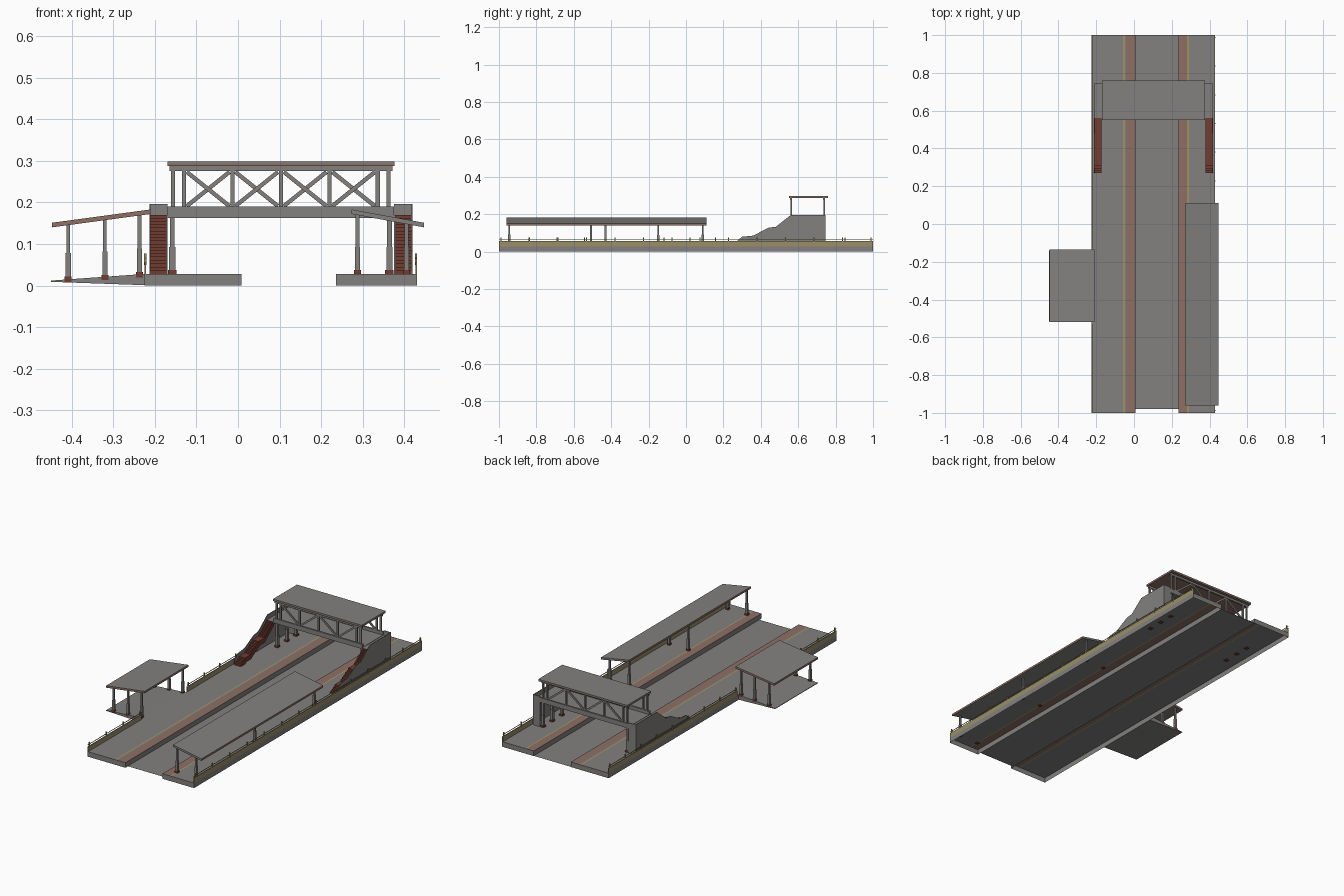
import bpy, bmesh
from mathutils import Vector

if "Cube" in bpy.data.objects:
    bpy.data.objects.remove(bpy.data.objects["Cube"])


def material(name, rgb):
    m = bpy.data.materials.new(name)
    m.diffuse_color = (*rgb, 1)
    m.use_nodes = True
    m.node_tree.nodes["Principled BSDF"].inputs["Base Color"].default_value = m.diffuse_color
    return m


GREY = material("concrete grey", (0.225, 0.22, 0.212))
BROWN = material("dusty brown", (0.27, 0.16, 0.13))
RED = material("brick red", (0.17, 0.045, 0.03))
TAN = material("tan", (0.32, 0.27, 0.14))
YELLOW = material("line yellow", (0.52, 0.37, 0.07))


def prism(bm, pts, axis, a, b):
    """Extrude a 2D profile along x (points are y,z) or y (points are x,z)."""
    def place(p, t):
        return (t, p[0], p[1]) if axis == "x" else (p[0], t, p[1])
    va = [bm.verts.new(place(p, a)) for p in pts]
    vb = [bm.verts.new(place(p, b)) for p in pts]
    n = len(pts)
    faces = [bm.faces.new(va), bm.faces.new(vb[::-1])]
    faces += [bm.faces.new((va[i], vb[i], vb[(i + 1) % n], va[(i + 1) % n])) for i in range(n)]
    return faces


def box(bm, x0, x1, y0, y1, z0, z1):
    return prism(bm, [(x0, z0), (x1, z0), (x1, z1), (x0, z1)], "y", y0, y1)


def finish(name, bm, *mats, rule=None):
    bmesh.ops.recalc_face_normals(bm, faces=bm.faces)
    if rule:
        bm.normal_update()
        for f in bm.faces:
            f.material_index = rule(f)
    me = bpy.data.meshes.new(name)
    bm.to_mesh(me)
    bm.free()
    for m in mats:
        me.materials.append(m)
    ob = bpy.data.objects.new(name, me)
    bpy.context.collection.objects.link(ob)
    return ob


def boxes(name, mat, *dims):
    bm = bmesh.new()
    for d in dims:
        box(bm, *d)
    return finish(name, bm, mat)


def columns(name, places, k=1.2):
    """Posts with a brick foot, a wide lower shaft and a thin upper shaft."""
    foot, shaft = [], []
    for x, y, z0, z1 in places:
        def post(r, a, b):
            return (x - r * k, x + r * k, y - r * k, y + r * k, a, b)
        foot.append(post(.007, z0 - .004, z0 + .009))
        shaft.append(post(.0052, z0 + .009, z0 + .065))
        shaft.append(post(.0038, z0 + .065, z1))
    boxes(name + "_feet", RED, *foot)
    boxes(name + "_shafts", GREY, *shaft)


P = 0.028  # platform height
C = 0.103  # centre line of the footbridge


# Platforms: shells open underneath, with edge paving and a safety line
def platform(name, xs, paving, line):
    bm = bmesh.new()
    prism(bm, [(xs[0], 0)] + [(x, P) for x in xs] + [(xs[-1], 0)], "y", -1, 1)

    def stripe(f):
        x = f.calc_center_median().x
        if f.normal.z < .5:
            return 0
        return 1 if paving[0] < x < paving[1] else 2 if line[0] < x < line[1] else 0
    ob = finish(name, bm, GREY, BROWN, YELLOW, rule=stripe)
    bm = bmesh.new()
    bm.from_mesh(ob.data)
    bmesh.ops.delete(bm, geom=[f for f in bm.faces if f.normal.z < -.5], context="FACES")
    bm.to_mesh(ob.data)
    bm.free()


platform("left_platform", [-.225, -.055, -.051, -.042, .008], (-.042, .008), (-.055, -.051))
platform("right_platform", [.236, .281, .284, .288, .43], (.236, .281), (.284, .288))

# Track bed: a single flat sheet
bm = bmesh.new()
bm.faces.new([bm.verts.new(v) for v in ((.008, -.98, .001), (.236, -.98, .001),
                                        (.236, 1, .001), (.008, 1, .001))])
finish("track_bed", bm, GREY)


# Boundary walls with railings
def fence(name, x, spans):
    wall, rail = [], []
    for y0, y1 in spans:
        wall.append((x - .002, x + .002, y0, y1, P, .056))
        rail.append((x - .001, x + .001, y0, y1, .064, .067))
        n = max(1, round((y1 - y0) / .15))
        for i in range(n + 1):
            y = y0 + .012 + (y1 - y0 - .024) * i / n
            rail.append((x - .0027, x + .0027, y - .0027, y + .0027, .05, .077))
    boxes(name + "_wall", TAN, *wall)
    boxes(name + "_railing", TAN, *rail)


fence("right_fence", .428, [(-1, 1)])
fence("left_fence", -.223, [(-1, -.53), (-.13, 1)])

# Entrance shelter: sloping floor, posts and pitched roof
bm = bmesh.new()
prism(bm, [(-.45, .009), (-.225, .001), (-.225, P), (-.45, .012)], "y", -.515, -.14)
finish("shelter_floor", bm, GREY)
columns("shelter_post", [(x, y, z, .150 + (x + .447) * .135)
                         for x, z in ((-.408, .013), (-.32, .017), (-.237, .024))
                         for y in (-.508, -.148)])
bm = bmesh.new()
prism(bm, [(-.447, .140), (-.21, .172), (-.21, .183), (-.447, .151)], "y", -.52, -.135)
finish("shelter_roof", bm, GREY, BROWN, rule=lambda f: int(abs(f.normal.z) < .5))

# Long canopy over the right platform
columns("canopy_post", [(x, y, P, z) for x, z in ((.287, .174), (.405, .15))
                        for y in (-.945, -.43, .09)])
bm = bmesh.new()
prism(bm, [(.273, .172), (.447, .140), (.447, .151), (.273, .183)], "y", -.96, .11)
finish("canopy_roof", bm, GREY, BROWN, rule=lambda f: int(abs(f.normal.x) > .5))

# Stairs at both ends of the footbridge, left one mirrored
FLIGHTS = [((.27, P), (.32, .062), 4), ((.36, .062), (.44, .108), 6), ((.48, .108), (.56, .17), 8)]
steps = []
for (y0, z0), (y1, z1), n in FLIGHTS:
    for i in range(n):
        y, z = y0 + (y1 - y0) * i / n, z0 + (z1 - z0) * i / n
        steps += [(y, z), (y, z + (z1 - z0) / n)]
    steps.append((y1, z1))
under = [(.56, .145), (.48, .083), (.44, .083), (.36, .037), (.32, .037), (.31, P)]
side = [(.27, P), (.27, .055), (.30, .08), (.36, .086), (.44, .128), (.48, .133),
        (.56, .196), (.745, .196), (.745, P)]
for name, s in (("left", -1), ("right", 1)):
    def X(d):
        return C + s * d
    bm = bmesh.new()
    prism(bm, steps + under, "x", X(.275), X(.314))
    finish(name + "_stairs", bm, RED)
    bm = bmesh.new()
    prism(bm, side, "x", X(.313), X(.316))
    finish(name + "_stair_outer_wall", bm, GREY)
    a, b = sorted((X(.272), X(.314)))
    boxes(name + "_stair_tower", GREY, (a, b, .741, .745, P, .196), (a, b, .555, .742, .155, .17))

# Footbridge: supports, deck, side beams
columns("bridge_column", [(x, y, P, .168) for x in (C - .261, C + .261)
                          for y in (.57, .655, .735)], 1.45)
boxes("bridge_deck", GREY, (C - .272, C + .272, .556, .744, .163, .172))
boxes("bridge_side_beams", GREY, *[(C - .272, C + .272, y - .005, y + .005, .165, .19)
                                   for y in (.559, .741)])

# Lattice sides: uprights and zigzag braces, opposed on the two sides
bm = bmesh.new()
for y, flip in ((.562, 0), (.738, 1)):
    for x in [C + (k - 2) * .1165 for k in range(5)] + [C - .259, C + .259]:
        box(bm, x - .005, x + .005, y - .004, y + .004, .188, .277)
    for k in range(4):
        x0, x1 = C + (k - 2) * .1165 + .007, C + (k - 1) * .1165 - .007
        z0, z1 = (.273, .191) if (k + flip) % 2 == 0 else (.191, .273)
        p, q = Vector((x0, z0)), Vector((x1, z1))
        d = (q - p).normalized() * .005
        off = Vector((-d.y, d.x))
        prism(bm, [p + off, q + off, q - off, p - off], "y", y - .003, y + .003)
finish("bridge_lattice", bm, GREY)

# Bridge roof with a brown fascia under the grey slab
boxes("bridge_roof_beams", GREY, *[(C - .268, C + .268, y - .005, y + .005, .275, .289)
                                   for y in (.562, .738)])
boxes("bridge_roof_fascia", BROWN, (C - .273, C + .273, .55, .76, .287, .293))
boxes("bridge_roof", GREY, (C - .273, C + .273, .55, .76, .293, .298))
